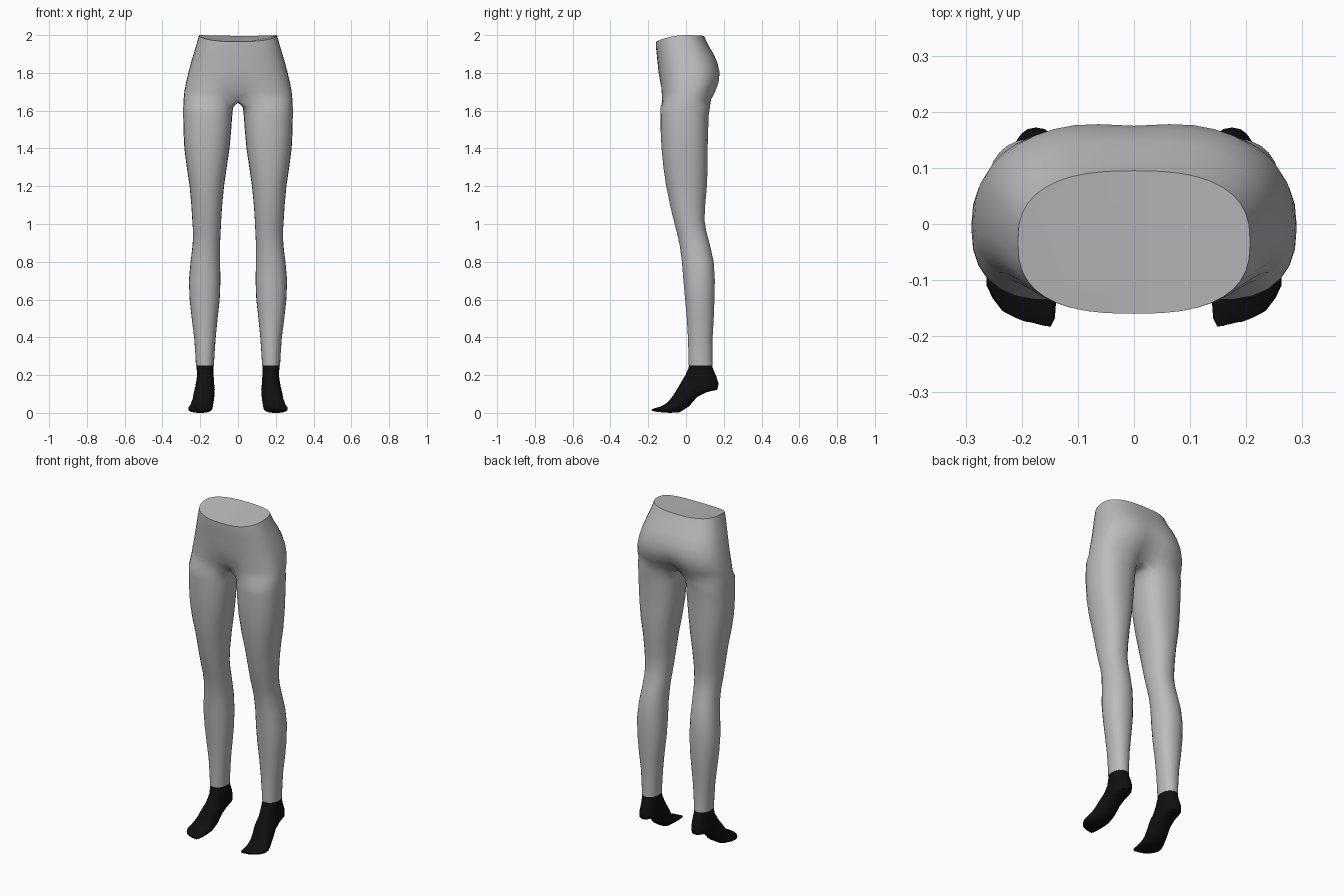
import bpy
import bmesh
from math import sin, cos, exp, radians

cube = bpy.data.objects.get("Cube")
if cube:
    bpy.data.objects.remove(cube)


def make_material(name, value):
    mat = bpy.data.materials.new(name)
    colour = (value, value, value, 1)
    mat.diffuse_color = colour
    mat.use_nodes = True
    for node in mat.node_tree.nodes:
        if node.type == "BSDF_PRINCIPLED":
            node.inputs["Base Color"].default_value = colour
    return mat


def rounded(angle, power):
    """Point of a unit superellipse at the given angle in degrees."""
    c, s = cos(radians(angle)), sin(radians(angle))
    bend = lambda v: (abs(v) ** power) * (1 if v > 0 else -1)
    return bend(c), bend(s)


def add_ring(bm, points):
    return [bm.verts.new(p) for p in points]


def bridge(bm, lower, upper, closed=True):
    count = len(lower)
    for i in range(count if closed else count - 1):
        j = (i + 1) % count
        bm.faces.new((lower[i], lower[j], upper[j], upper[i]))


def finish(bm, name, mat, angle):
    """Turn one half into an object, mirrored and smooth shaded."""
    bmesh.ops.recalc_face_normals(bm, faces=bm.faces)
    mesh = bpy.data.meshes.new(name)
    bm.to_mesh(mesh)
    bm.free()
    mesh.materials.append(mat)
    obj = bpy.data.objects.new(name, mesh)
    bpy.context.collection.objects.link(obj)
    mirror = obj.modifiers.new("Mirror", "MIRROR")
    mirror.use_clip = True
    mirror.merge_threshold = 0.0005
    bpy.ops.object.select_all(action="DESELECT")
    obj.select_set(True)
    bpy.context.view_layer.objects.active = obj
    bpy.ops.object.shade_smooth_by_angle(angle=radians(angle))
    return obj


OUTER = 21    # points from front centre round the hip to back centre
INNER = 5     # points along the crotch, from back to front
SPREAD = 140  # half angle of a leg ring that continues the hip

# Pelvis rings: height, half width, front y, back y, front dip, back cleft
pelvis = [
    (2.0, .207, -.16, .095, 0, 0),
    (1.95, .22, -.159, .118, 0, 0),
    (1.9, .235, -.155, .148, 0, .002),
    (1.85, .25, -.15, .171, 0, .004),
    (1.8, .263, -.145, .183, 0, .008),
    (1.75, .275, -.14, .18, .006, .016),
    (1.7, .284, -.136, .162, .025, .035),
    (1.66, .288, -.135, .142, .05, .055),
]

# Leg rings: height, inner x, outer x, front y, back y
leg = [
    (1.62, .026, .29, -.135, .127),
    (1.57, .031, .29, -.135, .12),
    (1.5, .036, .289, -.135, .118),
    (1.4, .045, .284, -.13, .115),
    (1.3, .06, .271, -.12, .115),
    (1.2, .074, .256, -.105, .111),
    (1.1, .084, .247, -.085, .102),
    (1.02, .089, .242, -.066, .098),
    (.96, .092, .238, -.05, .108),
    (.89, .095, .24, -.034, .127),
    (.8, .095, .251, -.022, .147),
    (.7, .093, .26, -.014, .153),
    (.6, .097, .256, -.005, .151),
    (.5, .108, .245, .004, .147),
    (.4, .118, .232, .01, .141),
    (.3, .125, .225, .013, .14),
    (.25, .127, .223, .014, .141),
]


def pelvis_ring(z, width, front, back, dip, cleft):
    points = []
    for i in range(OUTER):
        c, s = rounded(-90 + 180 * i / (OUTER - 1), .77)
        x = 0 if i in (0, OUTER - 1) else width * c
        y = (front + back) / 2 + s * (back - front) / 2
        crease = exp(-(x / .07) ** 2)
        y += crease * (dip if s < 0 else -cleft)
        # The waistband dips at the front
        sag = (.035 if y < 0 else .012) * (y / .16) ** 2
        points.append((x, y, z - sag * max(0, (z - 1.9) * 10)))
    return points


def leg_ring(z, inner, outer, front, back):
    power = .92 if z < 1.3 else .85
    steps = [-SPREAD + 2 * SPREAD * i / (OUTER - 1) for i in range(OUTER)]
    gap = (360 - 2 * SPREAD) / (INNER + 1)
    steps += [SPREAD + gap * (i + 1) for i in range(INNER)]
    points = []
    for angle in steps:
        c, s = rounded(angle, power)
        points.append(((inner + outer) / 2 + c * (outer - inner) / 2,
                       (front + back) / 2 + s * (back - front) / 2, z))
    return points


# Leggings: waist cap, pelvis, crotch strip and leg
bm = bmesh.new()
rings = [add_ring(bm, pelvis_ring(*row)) for row in pelvis]
bm.faces.new(rings[0])
for upper, lower in zip(rings, rings[1:]):
    bridge(bm, lower, upper, closed=False)
hip = rings[-1]
start, end = hip[-1].co, hip[0].co
crotch = []
for i in range(INNER):
    p = start.lerp(end, (i + 1) / (INNER + 1))
    p.z = 1.642
    crotch.append(p)
previous = hip + add_ring(bm, crotch)
for row in leg:
    ring = add_ring(bm, leg_ring(*row))
    bridge(bm, ring, previous)
    previous = ring
bm.faces.new(previous)
finish(bm, "leggings", make_material("light grey cloth", .5), 60)

# Sock rings: top y, top z, sole y, sole z, inner x, outer x
sock = [
    (.02, .26, .136, .26, .131, .219),
    (.012, .235, .142, .235, .13, .219),
    (-.003, .2, .16, .195, .129, .216),
    (-.02, .172, .172, .155, .127, .222),
    (-.03, .155, .166, .123, .125, .226),
    (-.04, .138, .11, .11, .123, .23),
    (-.052, .118, .06, .085, .124, .235),
    (-.067, .094, .015, .034, .128, .242),
    (-.088, .067, -.035, .003, .133, .253),
    (-.115, .045, -.09, 0, .137, .263),
    (-.145, .032, -.135, .003, .139, .263),
    (-.17, .026, -.165, .006, .141, .252),
    (-.183, .019, -.182, .01, .148, .235),
]
SIDES = 24

# Socks: a tube that turns from the ankle into the raised foot
bm = bmesh.new()
previous = None
for ty, tz, sy, sz, inner, outer in sock:
    toe = max(0, min(1, (-ty - .08) / .1))
    points = []
    for i in range(SIDES):
        c, s = rounded(360 * i / SIDES, .85)
        x = (inner + outer) / 2 + c * (outer - inner) / 2
        y = (ty + sy) / 2 + s * (ty - sy) / 2
        z = (tz + sz) / 2 + s * (tz - sz) / 2
        # Outer toes sit further back, with a notch beside the big toe
        y += toe * .045 * ((x - .14) / .12) ** 2
        y += toe ** 3 * .008 * exp(-((x - .174) / .006) ** 2)
        points.append((x, y, z))
    ring = add_ring(bm, points)
    if previous:
        bridge(bm, ring, previous)
    else:
        bm.faces.new(ring)
    previous = ring
bm.faces.new(previous)
finish(bm, "socks", make_material("black cloth", .005), 50)
